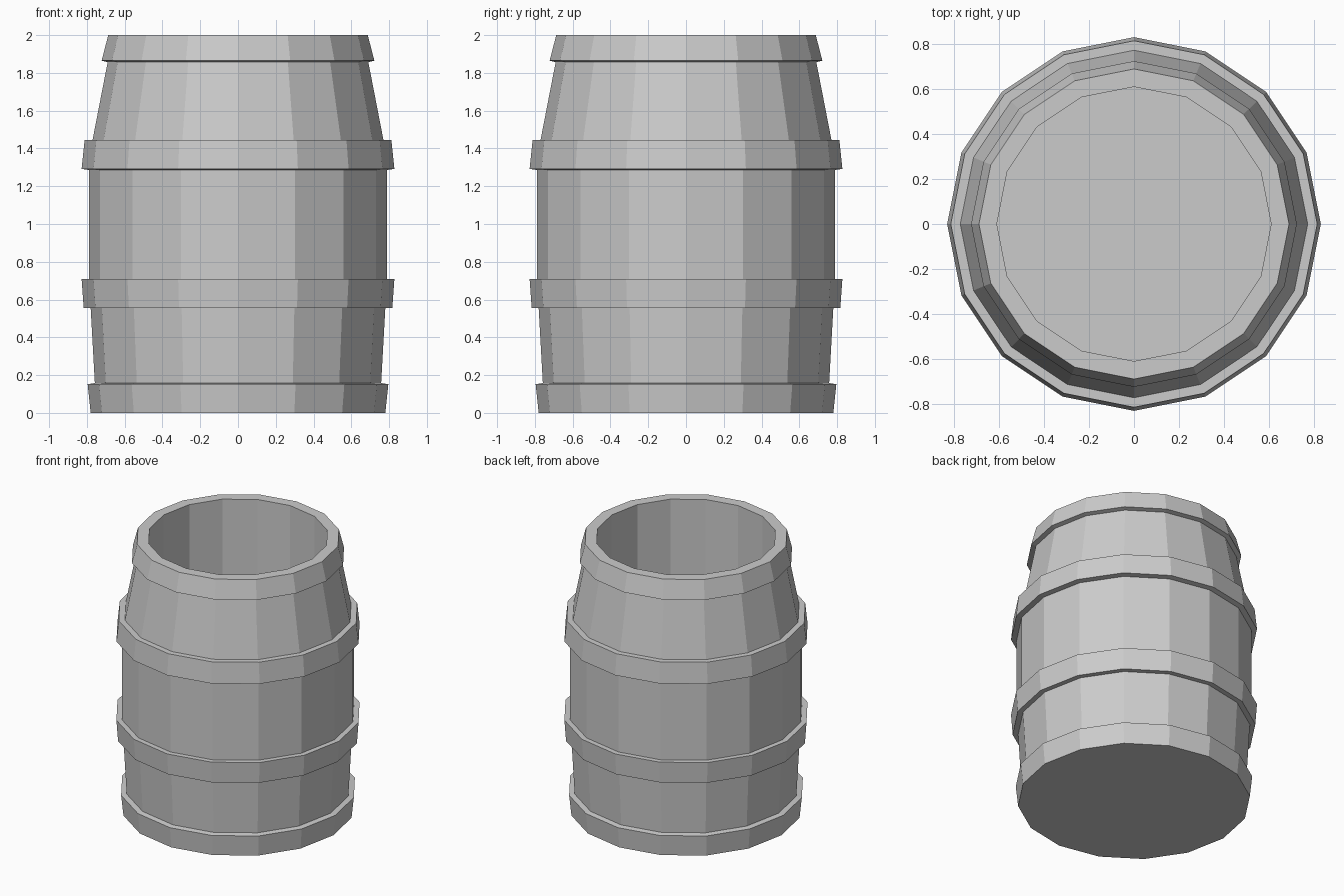
import bpy, bmesh, math

SIDES = 16
if "Cube" in bpy.data.objects:
    bpy.data.objects.remove(bpy.data.objects["Cube"], do_unlink=True)

# single grey for the whole cask
grey = bpy.data.materials.new("plain grey")
grey.use_nodes = True
colour = (0.6, 0.6, 0.6, 1)
grey.diffuse_color = colour
grey.node_tree.nodes["Principled BSDF"].inputs["Base Color"].default_value = colour


def lathe(name, profile):
    """Spin a (radius, height) profile; the ends are closed with flat discs."""
    bm = bmesh.new()
    rings = []
    for r, z in profile:
        angles = [2 * math.pi * i / SIDES for i in range(SIDES)]
        rings.append([bm.verts.new((r * math.cos(a), r * math.sin(a), z)) for a in angles])
    for low, high in zip(rings, rings[1:]):
        for i in range(SIDES):
            j = (i + 1) % SIDES
            bm.faces.new((low[i], low[j], high[j], high[i]))
    bm.faces.new(rings[0][::-1])
    bm.faces.new(rings[-1])
    mesh = bpy.data.meshes.new(name)
    bm.to_mesh(mesh)
    bm.free()
    mesh.materials.append(grey)
    obj = bpy.data.objects.new(name, mesh)
    bpy.context.collection.objects.link(obj)
    return obj


# hoops stand proud of the staves: (lower radius, z), (upper radius, z)
bottom_hoop = [(0.78, 0), (0.796, 0.152)]
lower_hoop = [(0.817, 0.555), (0.828, 0.71)]
upper_hoop = [(0.828, 1.292), (0.812, 1.445)]
top_hoop = [(0.722, 1.865), (0.687, 2)]

# outer staves and hoops, then over the rim and down to the inner floor
lathe("barrel", bottom_hoop
      + [(0.758, 0.158), (0.78, 0.555)] + lower_hoop
      + [(0.79, 0.71), (0.79, 1.286)] + upper_hoop
      + [(0.77, 1.445), (0.69, 1.857)] + top_hoop
      + [(0.608, 2), (0.608, 0.1)])
